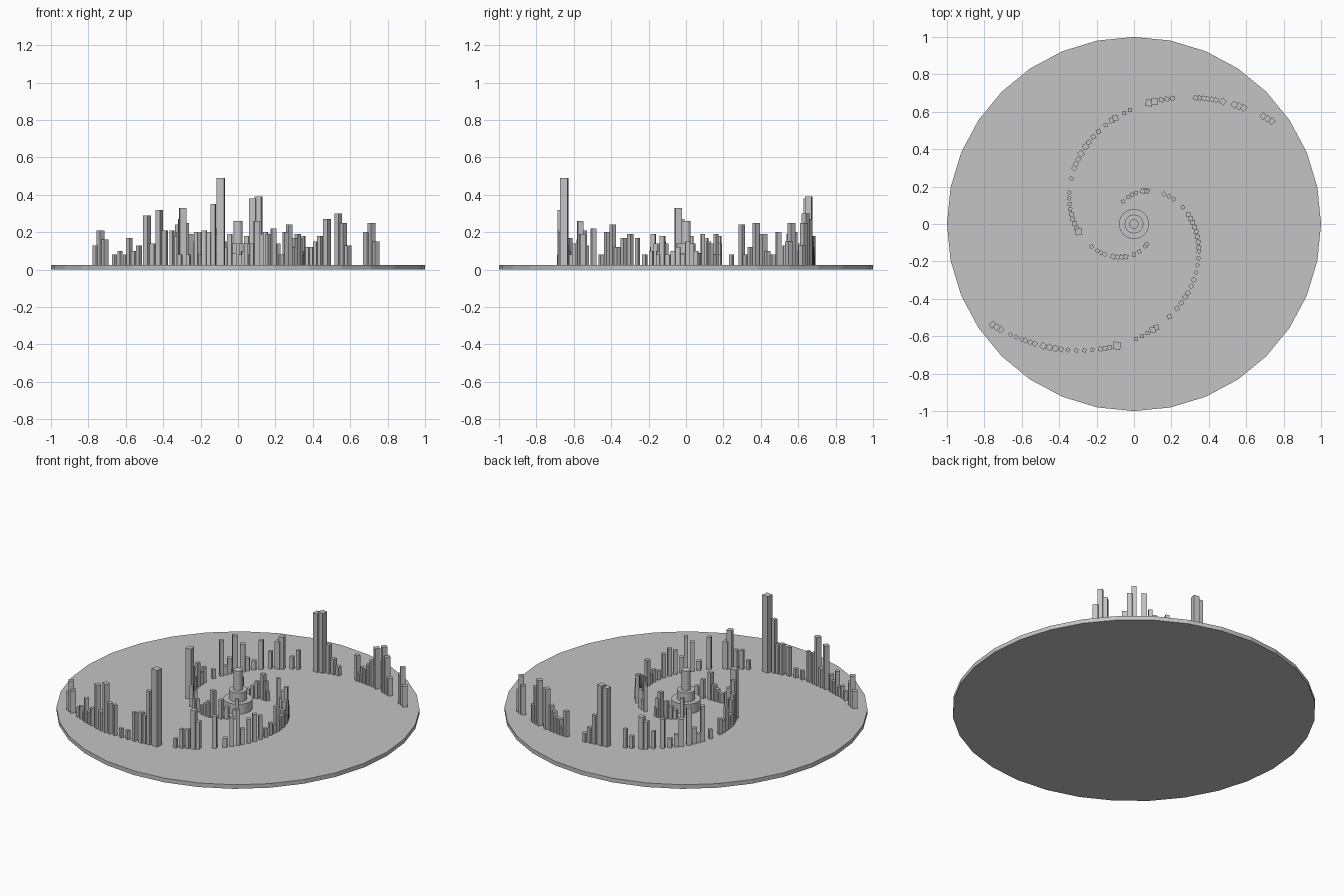
import bpy
import bmesh
from math import radians, exp, cos, sin
from mathutils import Matrix

cube = bpy.data.objects.get("Cube")
if cube:
    bpy.data.objects.remove(cube, do_unlink=True)

grey = bpy.data.materials.new("plain grey")
grey.use_nodes = True
COLOUR = (0.55, 0.55, 0.55, 1)
grey.diffuse_color = COLOUR
grey.node_tree.nodes["Principled BSDF"].inputs["Base Color"].default_value = COLOUR

FLOOR = 0.025


def make_object(name, bm):
    mesh = bpy.data.meshes.new(name)
    bm.to_mesh(mesh)
    bm.free()
    mesh.materials.append(grey)
    obj = bpy.data.objects.new(name, mesh)
    bpy.context.collection.objects.link(obj)
    return obj


def cylinder(name, radius, bottom, top):
    bm = bmesh.new()
    bmesh.ops.create_cone(bm, cap_ends=True, segments=32, radius1=radius, radius2=radius,
                          depth=top - bottom, matrix=Matrix.Translation((0, 0, (bottom + top) / 2)))
    return make_object(name, bm)


def spiral_arm(name, start_angle, groups):
    """Rows of square towers; each group is first turn, last turn, width and heights in hundredths."""
    bm = bmesh.new()
    for first, last, width, heights in groups:
        for i, height in enumerate(heights):
            turn = first + (last - first) * i / max(1, len(heights) - 1)
            angle = radians(start_angle - turn)
            radius = 0.134 * exp(0.00743 * turn)
            top = height / 100
            place = Matrix.Translation((radius * cos(angle), radius * sin(angle), (FLOOR + top) / 2))
            size = Matrix.Diagonal((width, width, top - FLOOR, 1))
            bmesh.ops.create_cube(bm, size=1, matrix=place @ Matrix.Rotation(angle, 4, "Z") @ size)
    return make_object(name, bm)


# Round base and stepped central tower
cylinder("base_disc", 1, 0, FLOOR)
cylinder("tower_lower_tier", 0.08, FLOOR, 0.085)
cylinder("tower_middle_tier", 0.05, FLOOR, 0.14)
cylinder("tower_spire", 0.025, FLOOR, 0.26)

S, M, L = 0.02, 0.024, 0.03

# Arm that ends at the front
spiral_arm("front_arm_towers", 116, [
    (0, 0, S, [15]),
    (14, 30, S, [8, 10, 13]),
    (41, 48, M, [18, 14, 8]),
    (71, 84, S, [19, 8, 14]),
    (97, 97, S, [19]),
    (106, 136, M, [10, 14, 15, 8, 12, 10, 8, 18]),
    (139, 154, S, [8, 10, 8, 17]),
    (159, 168, M, [19, 17, 12]),
    (171, 179, M, [24, 20, 8]),
    (185, 185, M, [22]),
    (194, 196, L, [19, 26]),
    (199, 205, S, [14, 14, 8]),
    (214, 214, 0.04, [49]),
    (217.3, 221, M, [35, 20, 21]),
    (224.3, 233.7, S, [20, 8, 8, 21]),
    (236.2, 236.2, M, [21]),
    (238.3, 242.7, L, [32, 14, 29]),
    (245.6, 249, M, [13, 10, 17]),
    (250.3, 254.2, S, [8, 10, 8]),
    (257.7, 260.5, L, [16, 21, 13]),
])

# Arm that ends at the back
spiral_arm("back_arm_towers", 296, [
    (-6.5, -1, S, [14, 8]),
    (15, 26, S, [10, 14]),
    (40, 59, M, [19, 12, 10, 8]),
    (70, 80, S, [10, 14, 8]),
    (88, 88, S, [15]),
    (108, 108, 0.035, [33]),
    (112, 125, M, [27, 20, 18, 10]),
    (129, 142, S, [9, 17, 10, 12]),
    (152, 152, S, [8]),
    (159, 165, M, [24, 8, 12]),
    (169, 174, L, [25, 19]),
    (177, 185, M, [10, 8, 20]),
    (190, 190, S, [13]),
    (194, 196, L, [19, 22]),
    (201, 204, S, [10, 14]),
    (213, 215.5, 0.035, [38, 39]),
    (218.5, 223, M, [20, 12, 8]),
    (232, 239.5, M, [18, 8, 12, 12, 15, 18]),
    (242, 242, L, [27]),
    (246, 249.3, L, [30, 25, 13]),
    (256.2, 259.2, L, [20, 25, 15]),
])
